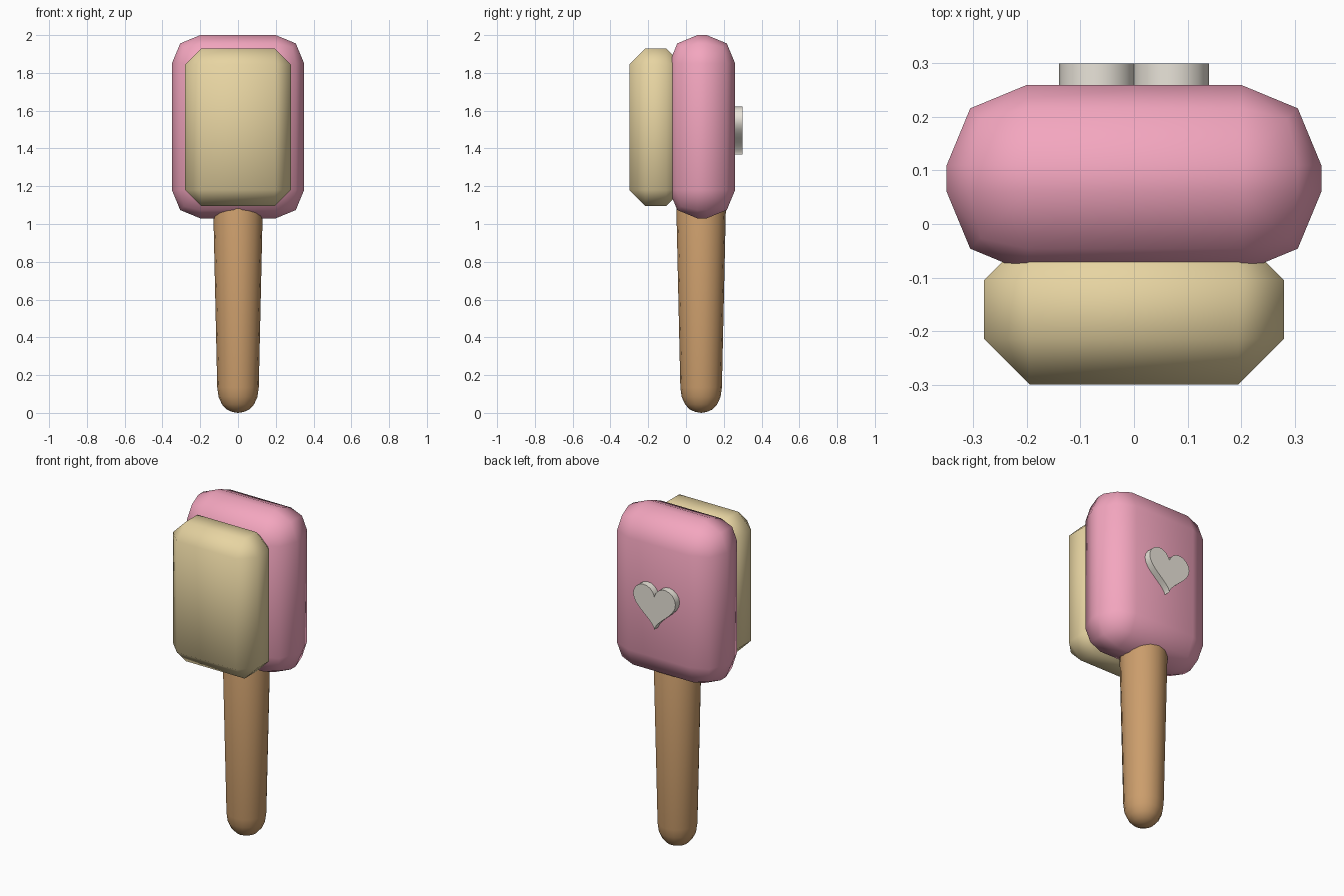
import bpy, bmesh
from math import sin, cos, pi, radians

if "Cube" in bpy.data.objects:
    bpy.data.objects.remove(bpy.data.objects["Cube"])


def finish(name, bm, color, angle=180):
    bmesh.ops.recalc_face_normals(bm, faces=bm.faces)
    me = bpy.data.meshes.new(name)
    bm.to_mesh(me)
    bm.free()
    ob = bpy.data.objects.new(name, me)
    bpy.context.collection.objects.link(ob)
    mat = bpy.data.materials.new(name + "_color")
    mat.diffuse_color = (*color, 1)
    mat.use_nodes = True
    mat.node_tree.nodes["Principled BSDF"].inputs["Base Color"].default_value = mat.diffuse_color
    me.materials.append(mat)
    bpy.ops.object.select_all(action='DESELECT')
    ob.select_set(True)
    bpy.context.view_layer.objects.active = ob
    if angle >= 180:
        bpy.ops.object.shade_smooth()
    else:
        bpy.ops.object.shade_smooth_by_angle(angle=radians(angle))
    return ob


def rounded_box(name, lo, hi, bevel, segments, color):
    bm = bmesh.new()
    bmesh.ops.create_cube(bm, size=1)
    for v in bm.verts:
        v.co = [(a + b) / 2 + c * (b - a) for a, b, c in zip(lo, hi, v.co)]
    bmesh.ops.bevel(bm, geom=bm.edges[:], offset=bevel, segments=segments,
                    profile=0.5, affect='EDGES')
    return finish(name, bm, color)


# Brush back and bristle block
rounded_box("brush_back", (-0.35, -0.09, 1.03), (0.35, 0.26, 2.0), 0.15, 2, (0.90, 0.38, 0.52))
rounded_box("bristle_block", (-0.28, -0.30, 1.095), (0.28, -0.02, 1.93), 0.085, 1, (0.80, 0.66, 0.36))

# Tapered handle with a rounded end, running up into the brush back
profile = [(0.03, 0.005), (0.06, 0.018), (0.085, 0.045), (0.103, 0.085),
           (0.11, 0.135), (0.131, 1.08), (0.11, 1.15)]
SIDES = 16
bm = bmesh.new()
rings = [[bm.verts.new((r * cos(2 * pi * i / SIDES), 0.08 + r * sin(2 * pi * i / SIDES), z))
          for i in range(SIDES)] for r, z in profile]
for a, b in zip(rings, rings[1:]):
    for i in range(SIDES):
        j = (i + 1) % SIDES
        bm.faces.new((a[i], a[j], b[j], b[i]))
tip = bm.verts.new((0, 0.08, 0))
for i in range(SIDES):
    bm.faces.new((tip, rings[0][(i + 1) % SIDES], rings[0][i]))
bm.faces.new(rings[-1])
finish("handle", bm, (0.60, 0.34, 0.15))

# Heart badge on the back
S, N = 0.00875, 40
bm = bmesh.new()
outline = []
for i in range(N):
    t = 2 * pi * i / N
    x = 16 * sin(t) ** 3
    z = 13 * cos(t) - 5 * cos(2 * t) - 2 * cos(3 * t) - cos(4 * t)
    outline.append(bm.verts.new((x * S, 0.24, 1.517 + z * S)))
face = bm.faces.new(outline)
ext = bmesh.ops.extrude_face_region(bm, geom=[face])
bmesh.ops.translate(bm, vec=(0, 0.06, 0),
                    verts=[g for g in ext["geom"] if isinstance(g, bmesh.types.BMVert)])
finish("heart_badge", bm, (0.82, 0.78, 0.70), 35)
